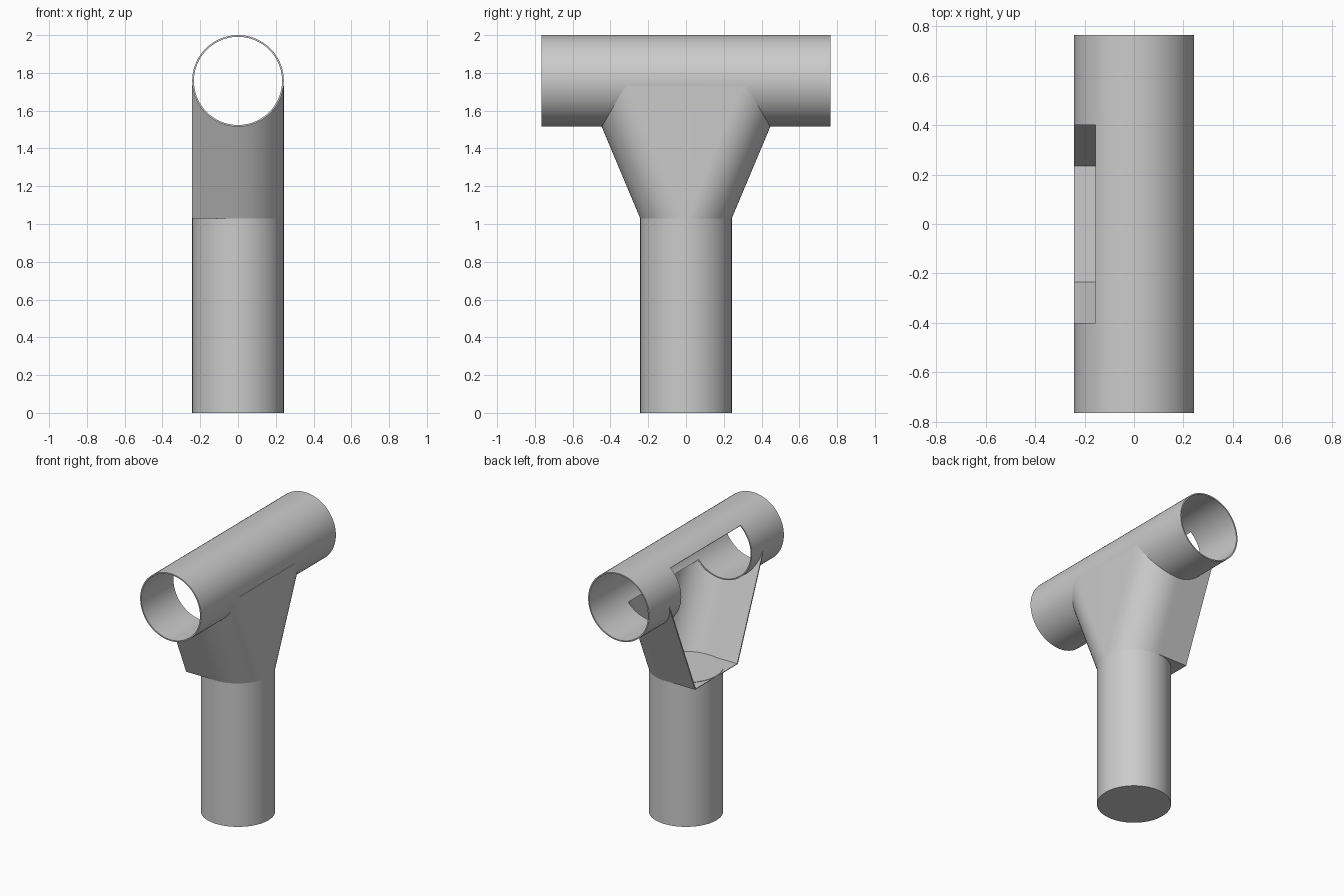
import bpy, bmesh
from math import cos, sin, sqrt, radians

cube = bpy.data.objects.get("Cube")
if cube:
    bpy.data.objects.remove(cube, do_unlink=True)

R = 0.2425         # pipe radius
AXIS = 1.7575      # height of the cross pipe's axis
BASE = 1.03        # top of the upright post
HALF = 0.765       # half length of the cross pipe
CUT = 0.4          # half length of the opening
SLOPE = 0.42       # outward lean of the gusset walls
WALL = 0.009

grey = bpy.data.materials.new("light_grey")
grey.use_nodes = True
grey.diffuse_color = (0.6, 0.6, 0.6, 1)
grey.node_tree.nodes["Principled BSDF"].inputs["Base Color"].default_value = (0.6, 0.6, 0.6, 1)


def finish(name, bm, wall=0):
    """Turn a bmesh into a shaded object, thickened inward if asked."""
    bmesh.ops.remove_doubles(bm, verts=bm.verts, dist=1e-5)
    mesh = bpy.data.meshes.new(name)
    bm.to_mesh(mesh)
    bm.free()
    mesh.materials.append(grey)
    ob = bpy.data.objects.new(name, mesh)
    bpy.context.collection.objects.link(ob)
    bpy.ops.object.select_all(action='DESELECT')
    ob.select_set(True)
    bpy.context.view_layer.objects.active = ob
    if wall:
        mod = ob.modifiers.new("wall", 'SOLIDIFY')
        mod.thickness = wall
        mod.offset = -1
        bpy.ops.object.modifier_apply(modifier=mod.name)
    bpy.ops.object.shade_smooth_by_angle(angle=radians(30))
    return ob


def prism(name, outline, low, high):
    """Solid upright extrusion of a flat outline."""
    bm = bmesh.new()
    face = bm.faces.new([bm.verts.new((x, y, low)) for x, y in outline])
    new = bmesh.ops.extrude_face_region(bm, geom=[face])["geom"]
    tops = [v for v in new if isinstance(v, bmesh.types.BMVert)]
    bmesh.ops.translate(bm, verts=tops, vec=(0, 0, high - low))
    bmesh.ops.recalc_face_normals(bm, faces=bm.faces)
    return finish(name, bm)


# Upright post
circle = [(R * cos(radians(a)), R * sin(radians(a))) for a in range(0, 360, 5)]
prism("upright_post", circle, 0, BASE + 0.008)

# Cross pipe, with an opening through its underside and right flank
bm = bmesh.new()
rows = (-HALF, -CUT, CUT, HALF)
rings = [[bm.verts.new((R * cos(radians(a)), y, AXIS + R * sin(radians(a)))) for y in rows]
         for a in range(0, 360, 5)]
for i, ring in enumerate(rings):
    nxt = rings[(i + 1) % len(rings)]
    for j in range(3):
        if j == 1 and 130 <= i * 5 < 320:
            continue
        bm.faces.new((ring[j], ring[j + 1], nxt[j + 1], nxt[j]))
finish("cross_pipe", bm, WALL)


# Gusset: round on one flank, square and open on the other, trimmed by the pipe
def section(angle):
    x = R * cos(radians(angle))
    side = 1 if angle > 0 else -1
    y = R * sin(radians(angle)) if abs(angle) <= 90 else side * R
    return x, y


steps = [(a, 1) for a in range(180, -1, -5)] + [(-a, -1) for a in range(0, 181, 5)]
bm = bmesh.new()
columns = []
for angle, side in steps:
    x, y = section(angle)
    top = min(1.73, AXIS - sqrt(max(0, R * R - x * x)))
    columns.append((bm.verts.new((x, y, BASE)),
                    bm.verts.new((x, y + side * SLOPE * (top - BASE), top))))
for (b0, t0), (b1, t1) in zip(columns, columns[1:]):
    bm.faces.new((b0, t0, t1, b1))
finish("gusset", bm, WALL)

# Gusset floor, with square corners on the open side
floor = [(-R, -R)] + [section(a) for a in range(-90, 91, 5)] + [(-R, R)]
prism("gusset_floor", floor, BASE, BASE + 0.005)
